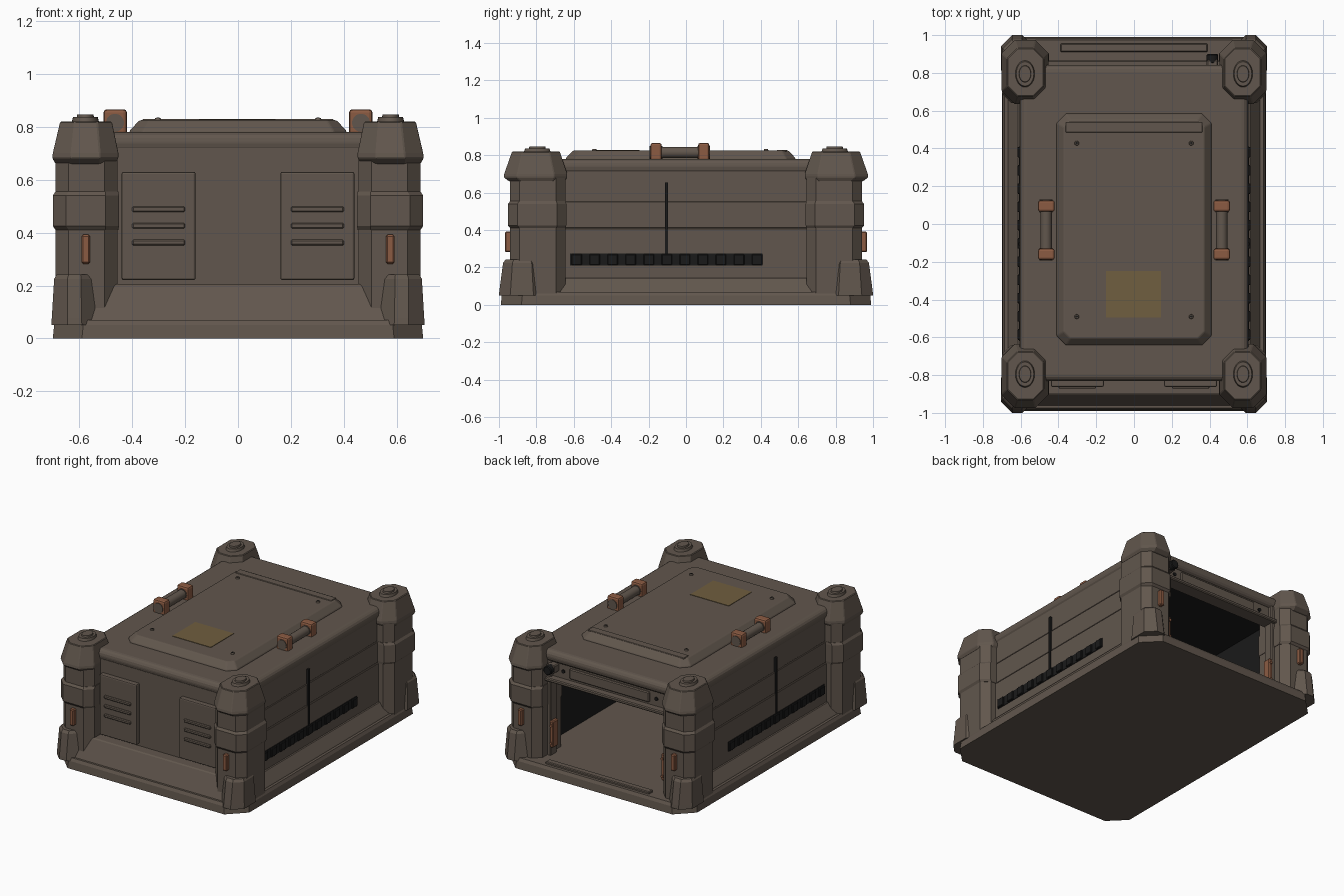
import bpy, bmesh, math
from mathutils import Matrix

cube = bpy.data.objects.get("Cube")
if cube:
    bpy.data.objects.remove(cube, do_unlink=True)


def material(name, rgb):
    m = bpy.data.materials.new(name)
    m.use_nodes = True
    m.diffuse_color = (*rgb, 1)
    bsdf = m.node_tree.nodes["Principled BSDF"]
    bsdf.inputs["Base Color"].default_value = (*rgb, 1)
    bsdf.inputs["Roughness"].default_value = 0.7
    return m


BROWN = material("dull brown", (0.12, 0.094, 0.074))
RUST = material("rust orange", (0.26, 0.105, 0.055))
OCHRE = material("ochre", (0.16, 0.112, 0.05))
BLACK = material("near black", (0.01, 0.01, 0.01))


def finish(name, bm, mat, bevel=0, segments=1):
    bmesh.ops.recalc_face_normals(bm, faces=bm.faces)
    mesh = bpy.data.meshes.new(name)
    bm.to_mesh(mesh)
    bm.free()
    mesh.materials.append(mat)
    ob = bpy.data.objects.new(name, mesh)
    bpy.context.collection.objects.link(ob)
    if bevel:
        mod = ob.modifiers.new("bevel", 'BEVEL')
        mod.width, mod.segments = bevel, segments
        mod.limit_method = 'ANGLE'
    return ob


def loft(name, mat, sections, sx=1, sy=1, bevel=0, segments=1):
    """Stack of chamfered rectangles: (z, x0, x1, y0, y1, chamfer)."""
    bm = bmesh.new()
    rings = []
    for z, x0, x1, y0, y1, c in sections:
        pts = [(x0 + c, y0), (x1 - c, y0), (x1, y0 + c), (x1, y1 - c),
               (x1 - c, y1), (x0 + c, y1), (x0, y1 - c), (x0, y0 + c)]
        if not c:
            pts = [(x0, y0), (x1, y0), (x1, y1), (x0, y1)]
        rings.append([bm.verts.new((x * sx, y * sy, z)) for x, y in pts])
    for a, b in zip(rings, rings[1:]):
        for i in range(len(a)):
            j = (i + 1) % len(a)
            bm.faces.new((a[i], a[j], b[j], b[i]))
    bm.faces.new(rings[0])
    bm.faces.new(rings[-1])
    return finish(name, bm, mat, bevel, segments)


def box(name, mat, x, y, z, sx=1, sy=1, bevel=0, segments=1):
    return loft(name, mat, [(z[0], *x, *y, 0), (z[1], *x, *y, 0)], sx, sy, bevel, segments)


def cylinder(name, mat, centre, radius, depth, axis='Z', stretch=1, top=1, bevel=0):
    bm = bmesh.new()
    bmesh.ops.create_cone(bm, cap_ends=True, segments=24, radius1=radius,
                          radius2=radius * top, depth=depth)
    bmesh.ops.scale(bm, vec=(1, stretch, 1), verts=bm.verts)
    turn = Matrix.Rotation(math.pi / 2, 4, 'X') if axis == 'Y' else Matrix()
    bmesh.ops.transform(bm, matrix=Matrix.Translation(centre) @ turn, verts=bm.verts)
    ob = finish(name, bm, mat, bevel)
    bpy.ops.object.select_all(action='DESELECT')
    ob.select_set(True)
    bpy.context.view_layer.objects.active = ob
    bpy.ops.object.shade_smooth_by_angle(angle=math.radians(35))
    return ob


# Base slab, floor and sills
loft("base_slab", BROWN, [(0, -.70, .70, -.99, .99, .11),
                          (.05, -.695, .695, -.985, .985, .11),
                          (.07, -.685, .685, -.975, .975, .11)])
loft("front_sill", BROWN, [(.06, -.56, .56, -.965, -.8, 0),
                           (.205, -.55, .55, -.90, -.8, 0)], bevel=.006)
box("threshold_rail", BROWN, (-.39, .39), (.91, .955), (.065, .085), bevel=.005)

# Front wall with louvred panels
box("front_wall", BROWN, (-.58, .58), (-.83, -.79), (.06, .72))
box("front_liner", BLACK, (-.56, .56), (-.79, -.78), (.07, .70))
box("ceiling_liner", BLACK, (-.56, .56), (-.78, .78), (.69, .70))

for s, side in ((1, "left"), (-1, "right")):
    box(f"{side}_front_panel", BROWN, (.16, .44), (-.862, -.82), (.22, .63), s, bevel=.008, segments=2)
    for z in (.362, .426, .488):
        box(f"{side}_louvre", BROWN, (.20, .40), (-.872, -.855), (z - .011, z + .011), s, bevel=.005)

    # Side wall in three bands, sloping sill, vent strip and slit
    for z0, z1, x in ((.07, .409, .604), (.411, .554, .600), (.556, .72, .596)):
        box(f"{side}_wall_band", BROWN, (.56, x), (-.82, .82), (z0, z1), s, bevel=.003)
    box(f"{side}_wall_core", BROWN, (.56, .594), (-.81, .81), (.07, .71), s)
    box(f"{side}_wall_liner", BLACK, (.55, .56), (-.79, .79), (.07, .70), s)
    loft(f"{side}_sill", BROWN, [(.06, .58, .672, -.8, .8, 0), (.075, .58, .665, -.8, .8, 0),
                                 (.145, .58, .615, -.8, .8, 0)], s)
    box(f"{side}_vent", BLACK, (.59, .608), (-.62, .41), (.21, .275), s)
    for i in range(11):
        y = -.585 + i * .0965
        box(f"{side}_vent_fin", BLACK, (.60, .618), (y - .028, y + .028), (.213, .272), s, bevel=.004)
    box(f"{side}_wall_slit", BLACK, (.59, .611), (-.113, -.097), (.21, .655), s)

    # Roof handle
    cylinder(f"{side}_handle_bar", BROWN, (s * .465, -.03, .815), .03, .28, 'Y')
    for y in (-.16, .095):
        box(f"{side}_handle_bracket", RUST, (.42, .508), (y - .03, y + .03), (.77, .866),
            s, bevel=.012, segments=2)
        cylinder(f"{side}_handle_boss", BROWN, (s * .465, y, .815), .034, .068, 'Y')

    # Rear doorway jamb with hinge plate
    box(f"{side}_jamb", BROWN, (.43, .57), (.77, .84), (.06, .71), s, bevel=.006)
    box(f"{side}_hinge_plate", RUST, (.405, .432), (.79, .85), (.13, .31), s, bevel=.006)
    for z in (.16, .28):
        cylinder(f"{side}_hinge_bolt", RUST, (s * .418, .852, z), .009, .012, 'Y')

    # Corner posts, the same shape at front and rear
    for t, end in ((-1, "front"), (1, "rear")):
        tag = f"{end}_{side}"
        loft(f"{tag}_post", BROWN, [(.06, .455, .69, .645, .94, .05),
                                    (.70, .455, .69, .645, .94, .05)], s, t)
        loft(f"{tag}_post_belt", BROWN, [(.41, .452, .69, .642, .94, .05),
                                         (.425, .45, .70, .64, .952, .05),
                                         (.54, .45, .70, .64, .952, .05),
                                         (.555, .452, .69, .642, .94, .05)], s, t)
        loft(f"{tag}_foot", BROWN, [(.05, .53, .705, .755, 1.0, .06),
                                    (.075, .532, .704, .757, .998, .06),
                                    (.225, .543, .695, .775, .978, .05),
                                    (.242, .55, .685, .785, .965, .045)], s, t)
        loft(f"{tag}_cap", BROWN, [(.66, .465, .69, .65, .945, .06),
                                   (.682, .452, .702, .635, .975, .07),
                                   (.70, .452, .70, .635, .972, .07),
                                   (.82, .477, .672, .675, .93, .055)], s, t, bevel=.004)
        cylinder(f"{tag}_cap_disc", BROWN, (s * .577, t * .795, .827), .052, .02, stretch=1.38, top=.9)
        cylinder(f"{tag}_cap_button", BROWN, (s * .577, t * .795, .838), .034, .018, stretch=1.38, top=.9)
        box(f"{tag}_marker", RUST, (.56, .592), (.93, .968), (.282, .392), s, t, bevel=.006)

# Roof with raised hatch
box("roof", BROWN, (-.605, .605), (-.832, .842), (.70, .78), bevel=.036, segments=4)
loft("roof_hatch", BROWN, [(.77, -.41, .41, -.642, .585, .05),
                           (.785, -.41, .41, -.642, .585, .05),
                           (.825, -.372, .372, -.605, .548, .035)], bevel=.006, segments=2)
box("hatch_strip", BROWN, (-.362, .362), (.485, .54), (.82, .829), bevel=.003)
box("hatch_label", OCHRE, (-.148, .142), (-.495, -.248), (.822, .828))
for x in (-.303, .303):
    for y in (-.49, .428):
        cylinder("hatch_bolt", BROWN, (x, y, .828), .013, .012, top=.8)
        cylinder("hatch_bolt_socket", BLACK, (x, y, .8335), .006, .002)

# Rear lintel, ledge and lamp
box("rear_lintel", BROWN, (-.56, .56), (.77, .815), (.58, .72))
box("rear_ledge", BROWN, (-.46, .46), (.78, .865), (.58, .605), bevel=.006)
box("lintel_panel", BROWN, (-.30, .30), (.81, .828), (.62, .69), bevel=.006)
for x in (-.35, .35):
    cylinder("lintel_bolt", BLACK, (x, .817, .655), .012, .012, 'Y')
box("lamp_mount", BROWN, (.385, .445), (.81, .87), (.645, .70), bevel=.006)
cylinder("rear_lamp", BLACK, (.415, .875, .672), .03, .05, 'Y', bevel=.005)
